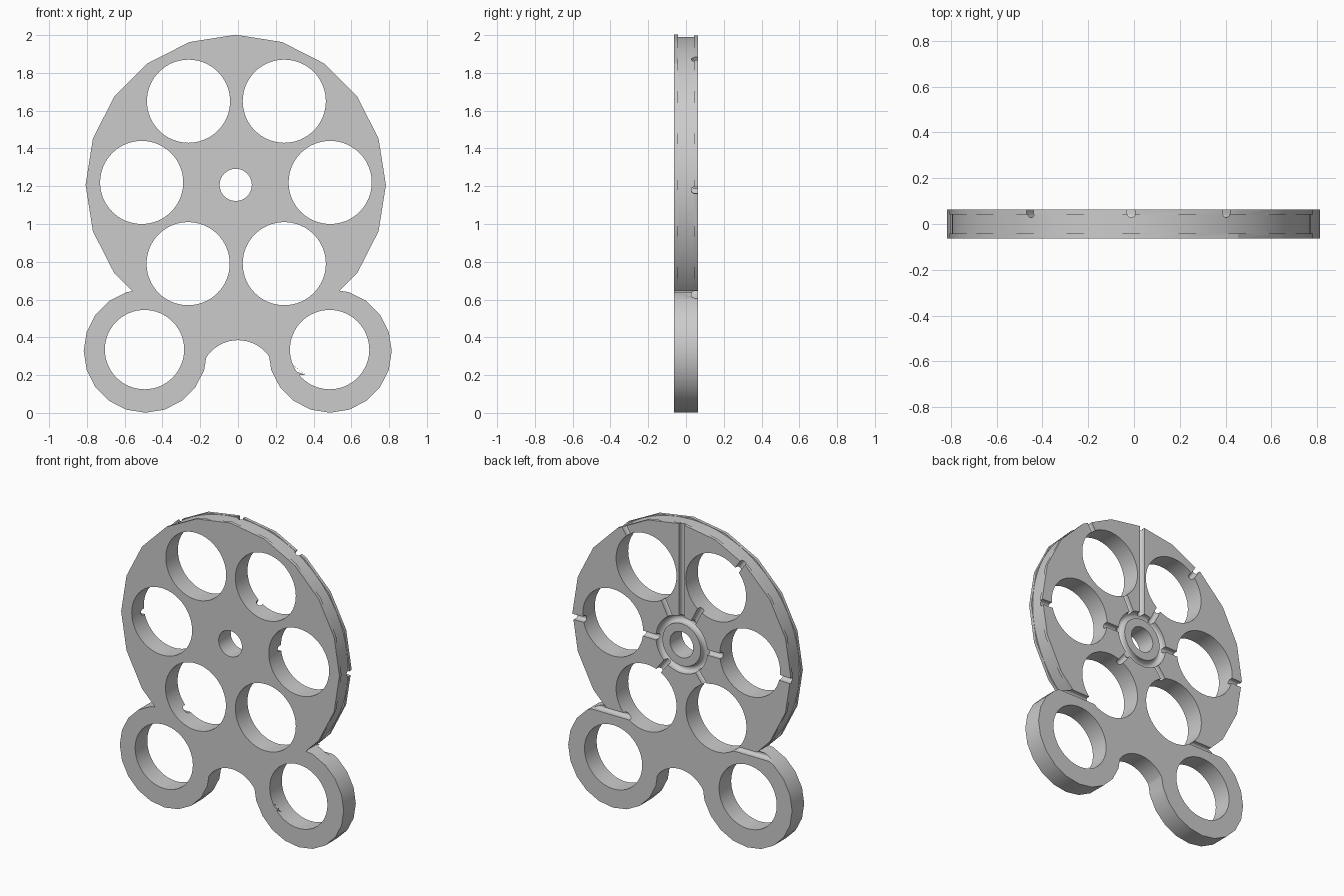
import bpy, bmesh
from math import cos, sin, pi, radians
from mathutils import Vector, Matrix

cube = bpy.data.objects.get("Cube")
if cube:
    bpy.data.objects.remove(cube)

HALF = 0.063                      # half thickness of the plate
HUB = Vector((-0.012, 0, 1.207))  # wheel centre

grey = bpy.data.materials.new("plain grey")
grey.use_nodes = True
colour = (0.6, 0.6, 0.6, 1)
grey.diffuse_color = colour
grey.node_tree.nodes["Principled BSDF"].inputs["Base Color"].default_value = colour


def make(name, bm):
    bmesh.ops.recalc_face_normals(bm, faces=bm.faces)
    mesh = bpy.data.meshes.new(name)
    bm.to_mesh(mesh)
    bm.free()
    mesh.materials.append(grey)
    ob = bpy.data.objects.new(name, mesh)
    bpy.context.collection.objects.link(ob)
    return ob


def disc(name, x, z, r, sides, half=HALF):
    """Cylinder lying along y, first corner pointing along x."""
    bm = bmesh.new()
    ring = [bm.verts.new((x + r * cos(2 * pi * i / sides), -half,
                          z + r * sin(2 * pi * i / sides))) for i in range(sides)]
    extrude(bm, bm.faces.new(ring), (0, 2 * half, 0))
    return make(name, bm)


def extrude(bm, face, vec):
    new = bmesh.ops.extrude_face_region(bm, geom=[face], use_keep_orig=True)["geom"]
    bmesh.ops.translate(bm, vec=vec, verts=[v for v in new if isinstance(v, bmesh.types.BMVert)])


def box(name, x0, x1, z0, z1):
    bm = bmesh.new()
    f = bm.faces.new([bm.verts.new((x, -HALF, z)) for x, z in ((x0, z0), (x1, z0), (x1, z1), (x0, z1))])
    extrude(bm, f, (0, 2 * HALF, 0))
    return make(name, bm)


def u_profile(w):
    """Round-bottomed channel section as (across, y) pairs, open past the back face."""
    arc = [(w * cos(pi + pi * i / 8), 0.046 + w * sin(pi + pi * i / 8)) for i in range(9)]
    return arc + [(w, 0.09), (-w, 0.09)]


def slot(start, end):
    """Channel cutter between two points on the back face."""
    run = end - start
    side = Vector((run.z, 0, -run.x)).normalized()
    bm = bmesh.new()
    f = bm.faces.new([bm.verts.new(start + side * a + Vector((0, y, 0))) for a, y in u_profile(0.018)])
    extrude(bm, f, run)
    return make("slot_cutter", bm)


def ring_cutter(name, section, steps):
    """Revolve a (radius, y) section around the hub."""
    bm = bmesh.new()
    rings = []
    for i in range(steps):
        a = 2 * pi * i / steps
        rings.append([bm.verts.new(HUB + Vector((r * cos(a), y, r * sin(a)))) for r, y in section])
    n = len(section)
    for i in range(steps):
        p, q = rings[i], rings[(i + 1) % steps]
        for j in range(n):
            k = (j + 1) % n
            bm.faces.new((p[j], p[k], q[k], q[j]))
    return make(name, bm)


def boolean(target, tool, operation):
    mod = target.modifiers.new("bool", 'BOOLEAN')
    mod.operation = operation
    mod.solver = 'EXACT'
    mod.object = tool
    bpy.context.view_layer.objects.active = target
    bpy.ops.object.modifier_apply(modifier=mod.name)
    bpy.data.objects.remove(tool)


def polar(r, degrees):
    a = radians(degrees)
    return HUB + Vector((r * cos(a), 0, r * sin(a)))


# Faceted wheel with a shallow channel round its rim
body = disc("wheel_plate", HUB.x, HUB.z, 0.795, 20)
rim = [(0.784, -0.042), (0.9, -0.042), (0.9, 0.042), (0.784, 0.042)]
boolean(body, ring_cutter("rim_cutter", rim, 80), 'DIFFERENCE')

# Bridge with an arch, and the two feet
bridge = box("bridge", -0.36, 0.36, 0.2, 0.62)
boolean(bridge, disc("arch_cutter", 0, 0.185, 0.2, 48, 0.1), 'DIFFERENCE')
boolean(body, bridge, 'UNION')
for x in (-0.49, 0.487):
    boolean(body, disc("foot", x, 0.328, 0.327, 20), 'UNION')

# Through holes: six in the wheel, two in the feet, one in the hub
holes = [(x, z, 0.22) for x, z in ((-0.262, 1.65), (0.245, 1.65), (-0.51, 1.22),
                                   (0.488, 1.22), (-0.264, 0.79), (0.245, 0.79))]
holes += [(x, 0.335, 0.21) for x in (-0.495, 0.485)] + [(HUB.x, HUB.z, 0.085)]
for x, z, r in holes:
    boolean(body, disc("hole_cutter", x, z, r, 64, 0.1), 'DIFFERENCE')

# Ring channel round the hub on the back
boolean(body, ring_cutter("hub_ring_cutter", [(0.163 + a, y) for a, y in u_profile(0.024)], 64), 'DIFFERENCE')

# Radial channels: one full length, the others from hub to hole and hole to rim
boolean(body, slot(polar(0.163, 90), polar(0.85, 90)), 'DIFFERENCE')
for angle in (63, 117, 0, 180, -52, -128):
    boolean(body, slot(polar(0.163, angle), polar(0.36, angle)), 'DIFFERENCE')
for angle in (58, 124, -2, 182):
    boolean(body, slot(polar(0.6, angle), polar(0.85, angle)), 'DIFFERENCE')
for s in (-1, 1):
    boolean(body, slot(Vector((s * 0.33, 0, 0.627)), Vector((s * 0.8, 0, 0.627))), 'DIFFERENCE')

bpy.ops.object.select_all(action='DESELECT')
body.select_set(True)
bpy.context.view_layer.objects.active = body
bpy.ops.object.shade_smooth_by_angle(angle=radians(30))
